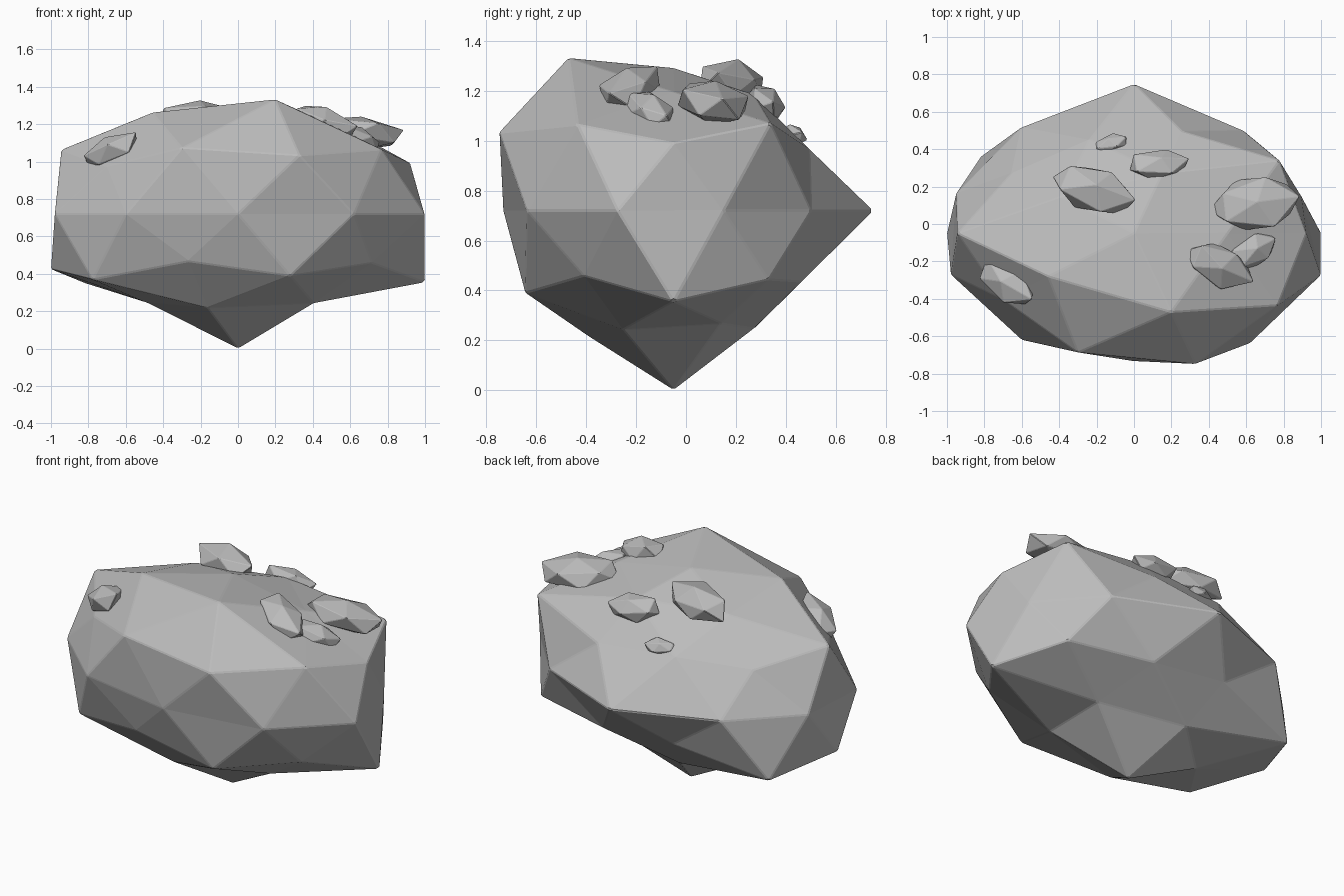
import bpy, bmesh, math, random
from mathutils import Vector, Euler

cube = bpy.data.objects.get("Cube")
if cube:
    bpy.data.objects.remove(cube, do_unlink=True)
random.seed(4)

# Single stone colour
grey = bpy.data.materials.new("stone_grey")
grey.use_nodes = True
tone = (0.5, 0.5, 0.5, 1)
grey.diffuse_color = tone
grey.node_tree.nodes["Principled BSDF"].inputs["Base Color"].default_value = tone


def add_stone(name, subdivisions, shape, bevel):
    """Make a faceted ball, reshape its vertices, and soften its edges."""
    bm = bmesh.new()
    bmesh.ops.create_icosphere(bm, subdivisions=subdivisions, radius=1)
    ordered = sorted(bm.verts, key=lambda v: (
        round(v.co.z, 2), (math.atan2(v.co.y, v.co.x) + 0.1) % math.tau))
    for i, v in enumerate(ordered):
        v.co = shape(i, v.co)
    mesh = bpy.data.meshes.new(name)
    bm.to_mesh(mesh)
    bm.free()
    mesh.materials.append(grey)
    obj = bpy.data.objects.new(name, mesh)
    bpy.context.collection.objects.link(obj)
    mod = obj.modifiers.new("worn_edges", "BEVEL")
    mod.width, mod.segments, mod.limit_method = bevel, 1, "ANGLE"
    mod.angle_limit = math.radians(8)
    return obj


# Boulder: radius of each corner, ring by ring from the bottom up
radii = [1.22,
         .90, .94, .94, 1.0, .95,
         1.176, .92, 1.19, 1.13, 1.065,
         1.05, .92, 1.118, .96, .99,
         .94, .99, 1.16, 1.02, 1.0, 1.03, 1.02, .99, 1.054, 1.05,
         1.03, .93, .90, .97, 1.19,
         1.13, .90, 1.11, 1.14, 1.115,
         .95, .93, .92, 1.08, 1.22,
         .97]
centre = Vector((0, -.05, .72))
size = Vector((1, .69, .59))
add_stone("boulder", 2, lambda i, co: centre + co * size * radii[i], .006)

# Small stones on top: name, centre, half sizes, tilt in degrees
stones = [
    ("front_stone", (-.68, -.31, 1.05), (.19, .11, .09), (10, -20, -32)),
    ("top_stone", (-.21, .19, 1.23), (.23, .13, .09), (-12, 0, -18)),
    ("back_stone", (.14, .32, 1.15), (.17, .09, .07), (-30, 8, 5)),
    ("left_stone", (.65, .11, 1.16), (.25, .15, .09), (-5, 8, 8)),
    ("ridge_stone", (.45, -.22, 1.21), (.20, .12, .09), (5, 18, -24)),
    ("left_small_stone", (.64, -.14, 1.12), (.16, .09, .07), (0, 20, 28)),
    ("back_chip", (-.13, .43, 1.02), (.10, .05, .04), (-40, 0, 15)),
]
for name, place, half, tilt in stones:
    turn = Euler([math.radians(a) for a in tilt]).to_matrix()

    def shape(i, co):
        rough = random.uniform(.9, 1.15)
        return Vector(place) + turn @ (co * Vector(half) * rough)

    add_stone(name, 1, shape, .003)
